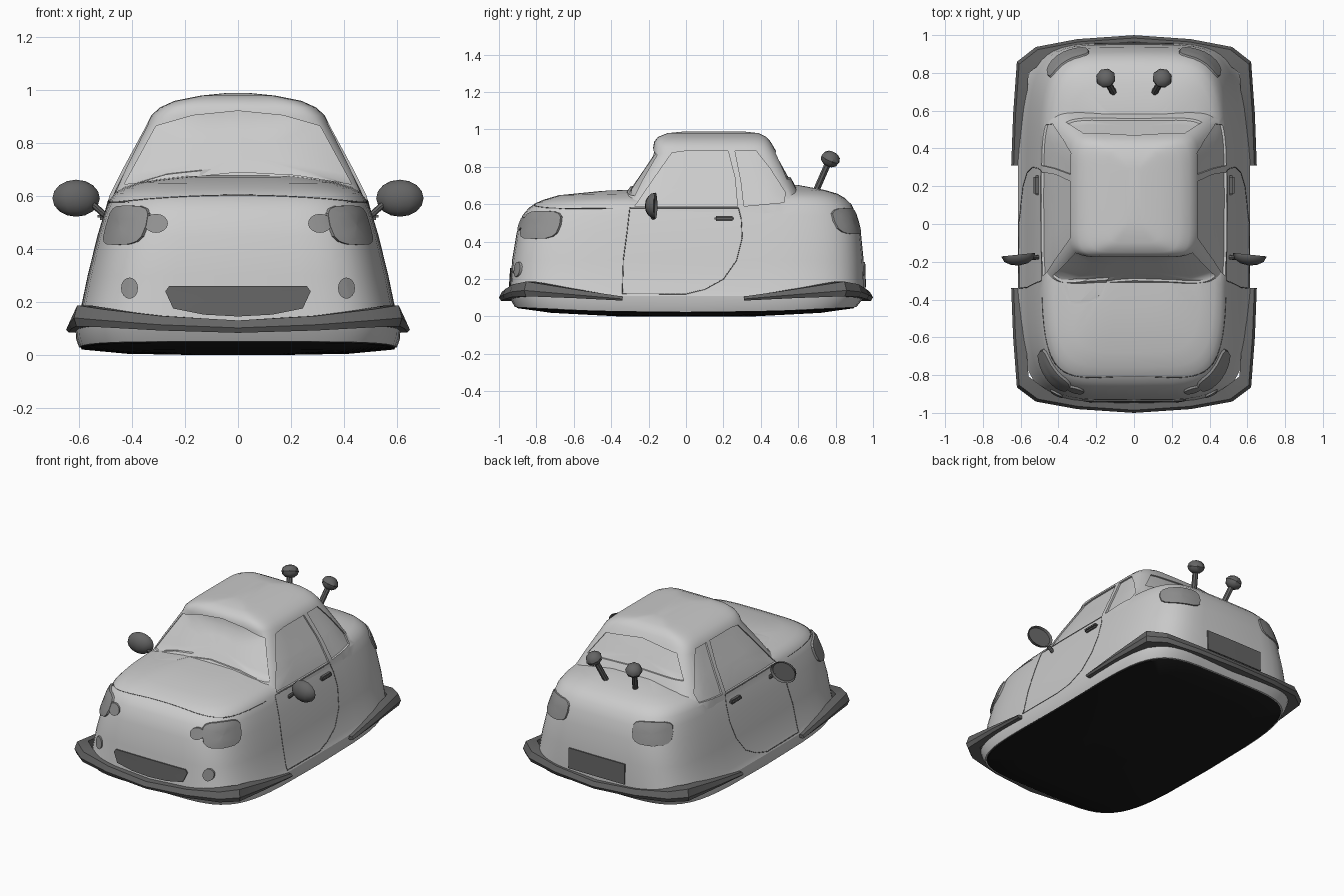
import bpy, bmesh, math
from mathutils import Vector, Matrix
from mathutils.bvhtree import BVHTree

if "Cube" in bpy.data.objects:
    bpy.data.objects.remove(bpy.data.objects["Cube"])


def material(name, v):
    m = bpy.data.materials.new(name)
    m.diffuse_color = (v, v, v, 1)
    m.use_nodes = True
    m.node_tree.nodes["Principled BSDF"].inputs["Base Color"].default_value = m.diffuse_color
    return m


DARK, MID, BLACK = material("dark_trim", 0.13), material("lamp_grey", 0.28), material("underside_black", 0.01)


def finish(name, bm, mat=None, mirror=False, angle=35):
    bmesh.ops.recalc_face_normals(bm, faces=bm.faces)
    me = bpy.data.meshes.new(name)
    bm.to_mesh(me)
    bm.free()
    ob = bpy.data.objects.new(name, me)
    bpy.context.collection.objects.link(ob)
    if mat:
        me.materials.append(mat)
    smooth(ob, angle)
    if mirror:
        ob.modifiers.new("mirror", 'MIRROR').use_mirror_merge = False
    return ob


def smooth(ob, angle=35):
    bpy.ops.object.select_all(action='DESELECT')
    ob.select_set(True)
    bpy.context.view_layer.objects.active = ob
    bpy.ops.object.shade_smooth_by_angle(angle=math.radians(angle))


def bridge(bm, rings, closed=True):
    for a, b in zip(rings, rings[1:]):
        n = len(a)
        for i in range(n if closed else n - 1):
            j = (i + 1) % n
            bm.faces.new((a[i], a[j], b[j], b[i]))


def loft(name, layers, power, mat=None, count=56, angle=35):
    """Stack of rounded-rectangle rings: (z, half width, front y, back y, tilt, rise)."""
    bm = bmesh.new()
    rings = []
    for z, hw, yf, yb, tilt, rise in layers:
        ring = []
        for i in range(count):
            t = 2 * math.pi * i / count
            c, s = (math.copysign(abs(v) ** (2 / power), v) for v in (math.cos(t), math.sin(t)))
            y = (yf + yb) / 2 + (yb - yf) / 2 * s
            ring.append(bm.verts.new((hw * c, y, z + tilt * y + rise * y * y)))
        rings.append(ring)
    bridge(bm, rings)
    bm.faces.new(rings[0])
    bm.faces.new(rings[-1])
    return finish(name, bm, mat, angle=angle)


def boolean(target, cutter, op):
    m = target.modifiers.new("bool", 'BOOLEAN')
    m.operation, m.object, m.solver = op, cutter, 'EXACT'
    bpy.context.view_layer.objects.active = target
    bpy.ops.object.modifier_apply(modifier=m.name)
    bpy.data.objects.remove(cutter)


# Body shell and cabin, joined into one skin
body = loft("body", [
    (.025, .60, -.915, .91, 0, .03), (.06, .612, -.935, .94, 0, .03), (.11, .615, -.945, .955, 0, 0),
    (.14, .60, -.94, .955, 0, 0), (.30, .567, -.93, .95, 0, 0), (.45, .53, -.905, .935, 0, 0),
    (.54, .503, -.875, .912, 0, 0), (.59, .485, -.84, .885, .01, 0), (.62, .463, -.80, .85, .015, 0),
    (.64, .43, -.76, .81, .02, 0), (.662, .36, -.68, .74, .02, 0), (.685, .2, -.45, .6, .03, 0),
    (.688, .05, -.2, .3, .03, 0)], 5)
cabin = loft("cabin", [
    (.53, .503, -.40, .67, 0, 0), (.60, .487, -.36, .635, 0, 0), (.71, .432, -.288, .578, 0, 0),
    (.87, .345, -.178, .49, 0, 0), (.905, .328, -.176, .47, 0, 0), (.935, .295, -.17, .452, 0, 0),
    (.96, .24, -.15, .43, 0, 0), (.98, .14, -.10, .39, 0, 0), (.99, .04, .0, .3, 0, 0)], 7)
boolean(body, cabin, 'UNION')
tree = BVHTree.FromPolygons([v.co.copy() for v in body.data.vertices],
                            [tuple(p.vertices) for p in body.data.polygons])


def project(u, z, azimuth):
    """Point of the skin seen at (u, z) from a side: 0 front, 90 right, 180 back."""
    a = math.radians(azimuth)
    out = Vector((math.sin(a), -math.cos(a), 0))
    p = Vector((math.cos(a) * u, math.sin(a) * u, z))
    hit = tree.ray_cast(p + out * 3, -out)[0] or tree.find_nearest(p + out)[0]
    return hit, out


def resample(pts, step, closed=True):
    res = []
    for a, b in zip(pts, pts[1:] + pts[:1] if closed else pts[1:]):
        k = max(1, math.ceil(math.dist(a, b) / step))
        res += [(a[0] + (b[0] - a[0]) * i / k, a[1] + (b[1] - a[1]) * i / k) for i in range(k)]
    return res if closed else res + [pts[-1]]


def patch(name, pts, azimuth, out, deep, mat=None, mirror=False):
    """Solid panel that follows the skin inside a drawn outline."""
    pts = resample(pts, .05)
    cu, cz = (sum(p[k] for p in pts) / len(pts) for k in (0, 1))
    bm = bmesh.new()
    rings = []
    for off, scales in ((out, (.02, .35, .7, 1)), (-deep, (1, .7, .35, .02))):
        for s in scales:
            ring = []
            for u, z in pts:
                p, d = project(cu + (u - cu) * s, cz + (z - cz) * s, azimuth)
                ring.append(bm.verts.new(p + d * off))
            rings.append(ring)
    bridge(bm, rings)
    bm.faces.new(rings[0])
    bm.faces.new(rings[-1])
    return finish(name, bm, mat, mirror)


def oval(cx, cz, rx, rz, power=2, n=16):
    f = lambda v: math.copysign(abs(v) ** (2 / power), v)
    return [(cx + rx * f(math.cos(2 * math.pi * i / n)), cz + rz * f(math.sin(2 * math.pi * i / n))) for i in range(n)]


# Recessed windows
windows = [
    ("windscreen", [(-.43, .645), (-.31, .865), (-.17, .905), (0, .922), (.17, .905), (.31, .865),
                    (.43, .645), (.22, .68), (0, .692)], 0, False),
    ("rear_window", [(-.36, .735), (-.265, .875), (0, .905), (.265, .875), (.36, .735), (0, .745)], 180, False),
    ("door_window", [(-.275, .587), (-.17, .74), (-.075, .875), (.0, .885), (.225, .885), (.262, .74), (.275, .587)], 90, True),
    ("quarter_window", [(.31, .59), (.295, .72), (.262, .885), (.375, .885), (.45, .79), (.53, .665), (.525, .61)], 90, True)]
for name, pts, az, mir in windows:
    boolean(body, patch(name, pts, az, .03, .012, None, mir), 'DIFFERENCE')
smooth(body, 30)

# Lamps, grille and plate
patch("headlight", oval(-.25, .49, .125, .075, 3.5), 45, .014, .02, MID, True)
patch("tail_light", oval(.045, .51, .125, .07, 3.5), 155, .01, .02, MID, True)
patch("inner_lamp", oval(.31, .497, .045, .036), 0, .012, .02, MID, True)
patch("fog_lamp", oval(.41, .252, .032, .04), 0, .012, .02, MID, True)
patch("grille", [(-.275, .24), (-.26, .26), (.26, .26), (.275, .24), (.245, .175), (.13, .152), (0, .145),
                 (-.13, .152), (-.245, .175)], 0, .008, .02, DARK)
patch("rear_plate", [(-.21, .155), (.21, .155), (.21, .29), (-.21, .29)], 180, .008, .02, DARK)


# Panel seams laid on the skin
def seam(name, pts, azimuth, mirror):
    cu = bpy.data.curves.new(name, 'CURVE')
    cu.dimensions, cu.bevel_depth, cu.bevel_resolution = '3D', .0025, 0
    path = [project(u, z, azimuth)[0] for u, z in resample(pts, .03, False)]
    for sx in ((1, -1) if mirror else (1,)):
        sp = cu.splines.new('POLY')
        sp.points.add(len(path) - 1)
        for q, p in zip(sp.points, path):
            q.co = (p.x * sx, p.y, p.z, 1)
    cu.materials.append(DARK)
    bpy.context.collection.objects.link(bpy.data.objects.new(name, cu))


seam("door_seam", [(.28, .58), (-.3, .58), (-.315, .45), (-.335, .3), (-.34, .122), (0, .12), (.1, .145), (.2, .2),
                   (.27, .3), (.3, .42), (.295, .52), (.28, .58)], 90, True)
seam("bonnet_side_seam", [(-.75, .578), (-.39, .576)], 90, True)
seam("bonnet_front_seam", [(x / 20, .603 - .025 * (x / 9) ** 2) for x in range(-9, 10)], 0, False)

# Underside pan
loft("underside", [(.03, .597, -.912, .907, 0, .03), (.02, .59, -.9, .895, 0, .03), (.004, .42, -.72, .72, 0, .03),
                   (0, .2, -.35, .35, 0, 0)], 5, BLACK)

# Wrap-around bumpers, front and rear: half stations of (x, y, low z, high z)
half = [(0, 1, .083, .13), (.3, .98, .092, .147), (.52, .94, .104, .172), (.62, .865, .108, .187),
        (.64, .6, .098, .145), (.65, .34, .085, .107)]
stations = [(-x, y, a, b) for x, y, a, b in half[:0:-1]] + half
for name, sy, end, k in (("front_bumper", -1, .34, 1), ("rear_bumper", 1, .31, 1.045)):
    bm = bmesh.new()
    rings = []
    for x, y, lo, hi in stations:
        ring = []
        for s, z in ((.9, lo), (.985, lo), (1, lo + (hi - lo) * .4), (.98, hi), (.9, hi)):
            ring.append(bm.verts.new((x * s, sy * (end + (y - .34) * k * (1 - (1 - s) * 1.1)), z)))
        rings.append(ring)
    bridge(bm, rings)
    bm.faces.new(rings[0])
    bm.faces.new(rings[-1])
    finish(name, bm, DARK, angle=25)


def rod(name, a, b, r, segs=8):
    a, b = Vector(a), Vector(b)
    bm = bmesh.new()
    mat = Matrix.Translation((a + b) / 2) @ (b - a).to_track_quat('Z', 'Y').to_matrix().to_4x4()
    bmesh.ops.create_cone(bm, cap_ends=True, segments=segs, radius1=r, radius2=r, depth=(b - a).length, matrix=mat)
    return finish(name, bm, DARK, True)


# Rear knobs on stems
rod("knob_stem", (.105, .69, .66), (.145, .76, .82), .018)
bm = bmesh.new()
tilt = Vector((.04, .07, .16)).to_track_quat('Z', 'Y').to_matrix().to_4x4()
bmesh.ops.create_uvsphere(bm, u_segments=8, v_segments=6, radius=1,
                          matrix=Matrix.Translation((.15, .772, .842)) @ tilt @ Matrix.Diagonal((.054, .054, .042, 1)))
finish("knob", bm, DARK, True)

# Wing mirrors: half ellipsoid housing with a sunk glass
bm = bmesh.new()
bmesh.ops.create_uvsphere(bm, u_segments=12, v_segments=8, radius=1)
cut = bmesh.ops.bisect_plane(bm, geom=bm.verts[:] + bm.edges[:] + bm.faces[:], dist=.001, plane_co=(0, .05, 0),
                             plane_no=(0, 1, 0), clear_outer=True)
rim = [e for e in bm.edges if e.is_boundary]
glass = bmesh.ops.contextual_create(bm, geom=rim)["faces"]
bmesh.ops.inset_region(bm, faces=glass, thickness=.12, depth=0)
bmesh.ops.translate(bm, verts=list({v for f in glass for v in f.verts}), vec=(0, -.25, 0))
bmesh.ops.transform(bm, verts=bm.verts, matrix=Matrix.Translation((.612, -.165, .592))
                    @ Matrix.Rotation(math.radians(-6), 4, 'Z') @ Matrix.Diagonal((.09, .055, .07, 1)))
finish("wing_mirror", bm, DARK, True)
rod("mirror_arm", (.495, -.175, .52), (.55, -.18, .57), .012)

# Door handles
bm = bmesh.new()
bmesh.ops.create_cube(bm, size=1, matrix=Matrix.Translation((.514, .205, .524)) @ Matrix.Diagonal((.034, .105, .028, 1)))
bmesh.ops.bevel(bm, geom=bm.edges[:], offset=.009, segments=2, affect='EDGES')
finish("door_handle", bm, DARK, True)
